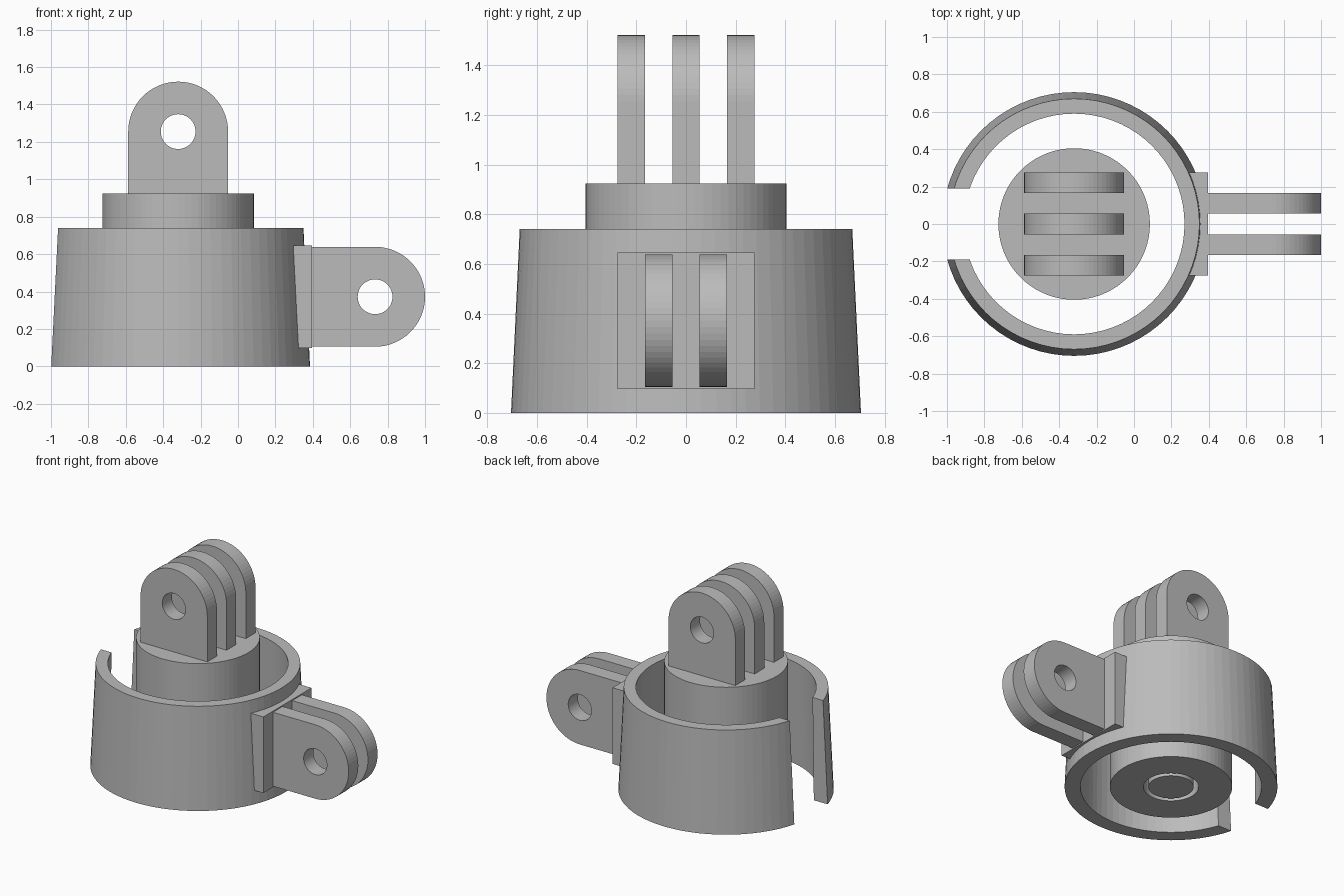
import bpy, bmesh, math
from mathutils import Matrix, Vector

if "Cube" in bpy.data.objects:
    bpy.data.objects.remove(bpy.data.objects["Cube"], do_unlink=True)

CX = -0.32          # axis of the round body
FIN_R = 0.267       # rounded end of a fin
HOLE_R = 0.093      # bolt hole
FIN_T = 0.11        # fin thickness

grey = bpy.data.materials.new("matte grey")
grey.use_nodes = True
colour = (0.5, 0.5, 0.5, 1)
grey.diffuse_color = colour
grey.node_tree.nodes["Principled BSDF"].inputs["Base Color"].default_value = colour


def add_object(name, bm):
    bmesh.ops.recalc_face_normals(bm, faces=bm.faces)
    mesh = bpy.data.meshes.new(name)
    bm.to_mesh(mesh)
    bm.free()
    mesh.materials.append(grey)
    obj = bpy.data.objects.new(name, mesh)
    bpy.context.collection.objects.link(obj)
    return obj


def lathe(name, profile, closed):
    """Turn an (r, z) profile around the body axis."""
    bm = bmesh.new()
    verts = [bm.verts.new((CX + r, 0, z)) for r, z in profile]
    pairs = list(zip(verts, verts[1:])) + ([(verts[-1], verts[0])] if closed else [])
    edges = [bm.edges.new(p) for p in pairs]
    bmesh.ops.spin(bm, geom=verts + edges, cent=(CX, 0, 0), axis=(0, 0, 1),
                   angle=math.tau, steps=72)
    bmesh.ops.remove_doubles(bm, verts=bm.verts, dist=1e-4)
    return add_object(name, bm)


def box(name, low, high):
    bm = bmesh.new()
    low, high = Vector(low), Vector(high)
    bmesh.ops.create_cube(bm, size=1, matrix=Matrix.Translation((low + high) / 2)
                          @ Matrix.Diagonal((*(high - low), 1)))
    return add_object(name, bm)


def fin(name, centre, length, turn, y):
    """Round-ended tab with a bolt hole; its root lies `length` below the hole."""
    bm = bmesh.new()
    outline = [(-FIN_R, -length), (FIN_R, -length)]
    outline += [(FIN_R * math.cos(a), FIN_R * math.sin(a))
                for a in (math.pi * i / 32 for i in range(33))]
    hole = [(HOLE_R * math.cos(a), HOLE_R * math.sin(a))
            for a in (math.tau * i / 48 for i in range(48))]
    edges = []
    for loop in (outline, hole):
        vs = [bm.verts.new((u, -FIN_T / 2, v)) for u, v in loop]
        edges += [bm.edges.new((vs[i - 1], vs[i])) for i in range(len(vs))]
    bmesh.ops.triangle_fill(bm, edges=edges, use_beauty=True)
    side = bmesh.ops.extrude_face_region(bm, geom=bm.faces[:])["geom"]
    bmesh.ops.translate(bm, vec=(0, FIN_T, 0),
                        verts=[g for g in side if isinstance(g, bmesh.types.BMVert)])
    bm.transform(Matrix.Translation((centre[0], y, centre[1]))
                 @ Matrix.Rotation(turn, 4, 'Y'))
    return add_object(name, bm)


# Tapered outer collar, with a slot cut through its side
collar = lathe("collar", [(0.705, 0), (0.67, 0.74), (0.59, 0.74), (0.60, 0)], True)
cutter = box("slot_cutter", (-1.2, -0.19, -0.1), (CX - 0.3, 0.19, 0.9))
cutter.hide_render = True
slot = collar.modifiers.new("slot", 'BOOLEAN')
slot.operation = 'DIFFERENCE'
slot.solver = 'EXACT'
slot.object = cutter
bpy.context.view_layer.objects.active = collar
collar.select_set(True)
bpy.ops.object.modifier_apply(modifier=slot.name)
bpy.data.objects.remove(cutter, do_unlink=True)

# Central plug with a ring groove around a post underneath
lathe("plug", [(0, 0), (0.15, 0), (0.15, 0.4), (0.183, 0.4), (0.183, 0),
               (0.405, 0), (0.405, 0.925), (0, 0.925)], False)

# Three upright fins on the plug
for label, y in (("front", -0.22), ("middle", 0), ("back", 0.22)):
    fin(f"top_fin_{label}", (CX, 1.255), 0.335, 0, y)

# Side mount: pad on the collar and two fins pointing outward
box("side_pad", (0.283, -0.275, 0.097), (0.395, 0.275, 0.647))
for label, y in (("front", -0.11), ("back", 0.11)):
    fin(f"side_fin_{label}", (0.733, 0.372), 0.34, math.pi / 2, y)
